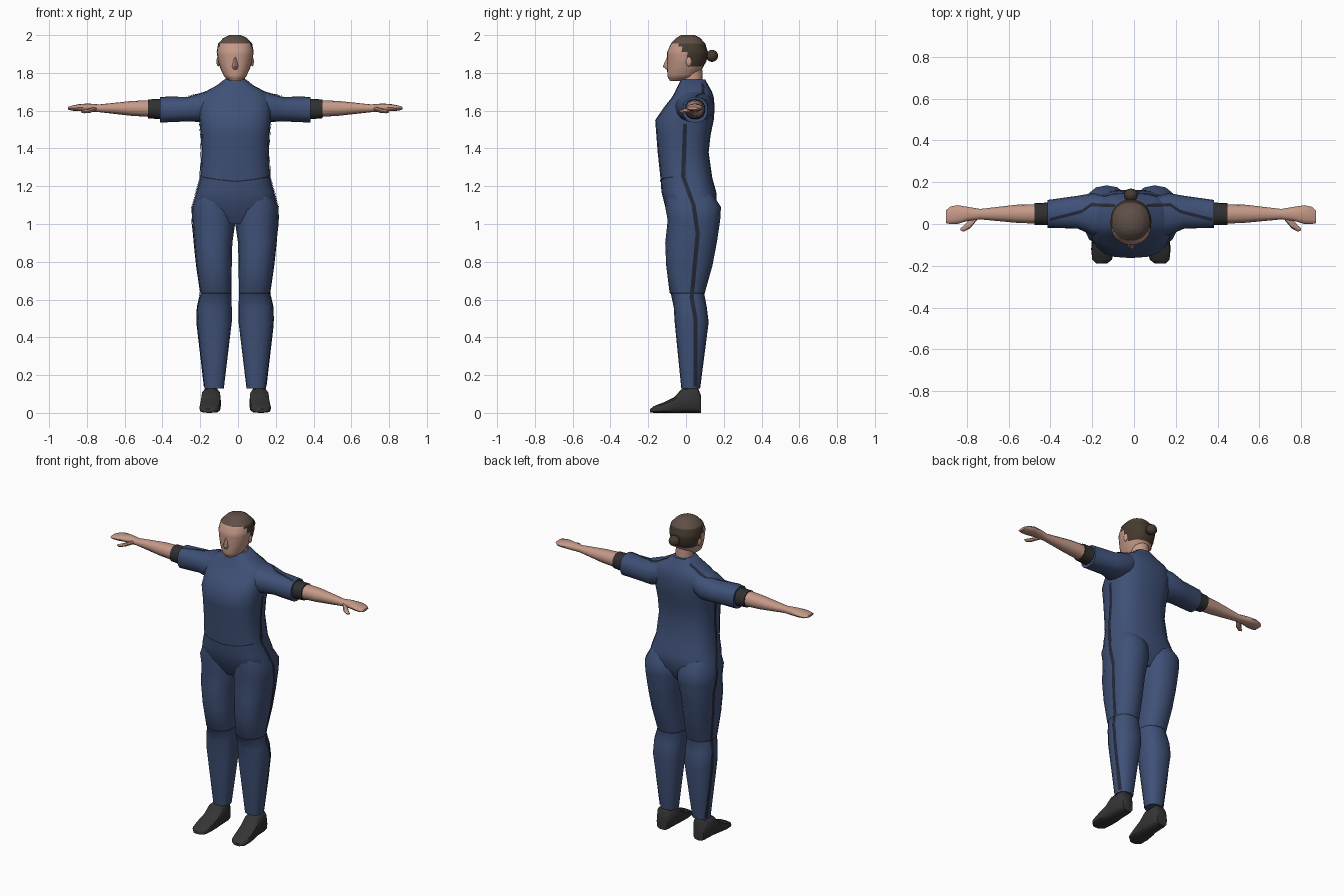
import bpy, bmesh, math
from mathutils import Vector
from mathutils.bvhtree import BVHTree

if "Cube" in bpy.data.objects:
    bpy.data.objects.remove(bpy.data.objects["Cube"])

CX = -0.015  # body centre line


def material(name, rgb):
    m = bpy.data.materials.new(name)
    m.use_nodes = True
    m.diffuse_color = (*rgb, 1)
    m.node_tree.nodes["Principled BSDF"].inputs["Base Color"].default_value = (*rgb, 1)
    return m


BLUE = material("blue cloth", (0.05, 0.082, 0.185))
TRIM = material("dark trim", (0.018, 0.022, 0.038))
CUFF = material("charcoal cuff", (0.03, 0.03, 0.03))
SHOE = material("shoe black", (0.035, 0.035, 0.035))
SKIN = material("skin", (0.56, 0.32, 0.245))
HAIR = material("dark hair", (0.06, 0.043, 0.028))
CROWN = material("brown crown hair", (0.115, 0.078, 0.062))


def finish(name, bm, mats, rule=None, angle=45):
    bm.normal_update()
    if rule:
        for f in bm.faces:
            f.material_index = rule(f.calc_center_median())
    mesh = bpy.data.meshes.new(name)
    bm.to_mesh(mesh)
    bm.free()
    for m in mats:
        mesh.materials.append(m)
    ob = bpy.data.objects.new(name, mesh)
    ob.location.x = CX
    bpy.context.collection.objects.link(ob)
    bpy.ops.object.select_all(action='DESELECT')
    ob.select_set(True)
    bpy.context.view_layer.objects.active = ob
    bpy.ops.object.shade_smooth_by_angle(angle=math.radians(angle))
    return ob


def loft(name, axis, rings, mats, sides=16, power=0.8, sign=1, rule=None, cuts=1, angle=45):
    """Rounded sections (t, a0, a1, b0, b1) strung along one axis."""
    fine = []
    for r, s in zip(rings, rings[1:]):
        fine += [[u + (v - u) * k / cuts for u, v in zip(r, s)] for k in range(cuts)]
    fine.append(rings[-1])
    bm = bmesh.new()
    loops = []
    for t, a0, a1, b0, b1 in fine:
        loop = []
        for i in range(sides):
            ang = math.tau * i / sides
            c, s = math.cos(ang), math.sin(ang)
            a = (a0 + a1) / 2 + (a1 - a0) / 2 * math.copysign(abs(c) ** power, c)
            b = (b0 + b1) / 2 + (b1 - b0) / 2 * math.copysign(abs(s) ** power, s)
            p = {'x': (t, a, b), 'y': (a, t, b), 'z': (a, b, t)}[axis]
            loop.append(bm.verts.new((p[0] * sign, p[1], p[2])))
        loops.append(loop)
    for l, m in zip(loops, loops[1:]):
        for i in range(sides):
            j = (i + 1) % sides
            bm.faces.new((l[i], l[j], m[j], m[i]))
    bm.faces.new(loops[0])
    bm.faces.new(loops[-1])
    bmesh.ops.recalc_face_normals(bm, faces=bm.faces)
    return finish(name, bm, mats, rule, angle)


def wide(rows):
    """Symmetric sections from (z, half width, front, back)."""
    return [(z, -w, w, f, b) for z, w, f, b in rows]


def decal(name, path, ray, side, width, targets, mat, steps=6):
    """Thin strip laid onto the target surfaces along a path."""
    verts, polys = [], []
    for ob in targets:
        base = len(verts)
        verts += [v.co.copy() for v in ob.data.vertices]
        polys += [[base + i for i in p.vertices] for p in ob.data.polygons]
    tree = BVHTree.FromPolygons(verts, polys)
    ray, side = Vector(ray), Vector(side)
    bm = bmesh.new()
    last = None
    pts = [Vector(p).lerp(Vector(q), k / steps) for p, q in zip(path, path[1:]) for k in range(steps)]
    for p in pts + [Vector(path[-1])]:
        pair = []
        for off in (-0.5, 0, 0.5):
            hit = tree.ray_cast(p + side * width * off - ray * 2, ray)[0]
            if hit:
                pair.append(bm.verts.new(hit - ray * 0.004))
        if len(pair) < 3:
            last = None
            continue
        if last:
            for k in (0, 1):
                f = bm.faces.new((last[k], last[k + 1], pair[k + 1], pair[k]))
                f.normal_update()
                if f.normal.dot(ray) > 0:
                    f.normal_flip()
        last = pair
    return finish(name, bm, [mat])


# Torso and neck
torso = loft("torso", 'z', wide([
    (1.0, 0.09, -0.06, 0.11), (1.09, 0.226, -0.11, 0.165), (1.17, 0.207, -0.13, 0.16),
    (1.24, 0.186, -0.135, 0.14), (1.38, 0.178, -0.15, 0.12), (1.47, 0.182, -0.157, 0.13),
    (1.55, 0.19, -0.163, 0.147), (1.62, 0.195, -0.115, 0.152), (1.67, 0.19, -0.075, 0.147),
    (1.70, 0.16, -0.058, 0.138), (1.735, 0.095, -0.042, 0.118), (1.765, 0.058, -0.026, 0.102)]),
    [BLUE], sides=20, power=0.75)
loft("neck", 'z', wide([(1.70, 0.055, -0.02, 0.09), (1.77, 0.052, -0.02, 0.088),
                        (1.84, 0.055, -0.03, 0.085)]), [SKIN], power=1)


# Head with painted hair, nose, ears and bun
def hair_rule(c):
    if c.z > 1.955:
        return 2
    if c.z > 1.83 and c.y > -0.035 + (1.955 - c.z) * 0.6:
        return 1
    return 0


loft("head", 'z', wide([
    (1.758, 0.03, -0.085, -0.01), (1.78, 0.058, -0.098, 0.05), (1.82, 0.077, -0.1, 0.085),
    (1.86, 0.09, -0.1, 0.107), (1.91, 0.098, -0.1, 0.116), (1.955, 0.09, -0.08, 0.102),
    (1.985, 0.062, -0.052, 0.075), (2.0, 0.03, -0.025, 0.045)]),
    [SKIN, HAIR, CROWN], sides=24, power=0.9, rule=hair_rule, cuts=3)
loft("nose", 'z', wide([(1.818, 0.012, -0.104, -0.07), (1.834, 0.017, -0.123, -0.07),
                        (1.885, 0.008, -0.1, -0.07)]), [SKIN], sides=8, power=1)


def ball(name, centre, size, mat):
    bm = bmesh.new()
    bmesh.ops.create_uvsphere(bm, u_segments=12, v_segments=8, radius=1)
    bmesh.ops.scale(bm, vec=size, verts=bm.verts)
    bmesh.ops.translate(bm, vec=centre, verts=bm.verts)
    finish(name, bm, [mat])


ball("hair_bun", (0, 0.138, 1.89), (0.034, 0.032, 0.032), HAIR)
ball("bun_root", (0, 0.11, 1.89), (0.02, 0.02, 0.02), HAIR)

# Limbs, built once for each side
legs, sleeves = [], []
for tag, s in (("left", 1), ("right", -1)):
    ball(tag + "_ear", (s * 0.09, 0.015, 1.86), (0.009, 0.016, 0.026), SKIN)

    # Trouser leg with a dark knee seam
    legs.append(loft(tag + "_leg", 'z', [
        (1.16, 0.03, 0.2, -0.1, 0.14), (1.09, 0.0, 0.23, -0.11, 0.185),
        (1.02, -0.002, 0.228, -0.097, 0.181), (0.9, 0.015, 0.218, -0.11, 0.163),
        (0.78, 0.018, 0.205, -0.105, 0.14), (0.637, 0.02, 0.184, -0.087, 0.1),
        (0.629, 0.02, 0.184, -0.08, 0.097), (0.56, 0.018, 0.2, -0.065, 0.11),
        (0.48, 0.018, 0.203, -0.06, 0.12), (0.13, 0.06, 0.163, -0.025, 0.075)],
        [BLUE, TRIM], sign=s, power=0.85,
        rule=lambda c: 1 if 0.629 < c.z < 0.637 else 0))

    # Shoe
    loft(tag + "_shoe", 'y', [
        (0.08, 0.092, 0.165, 0, 0.09), (0.062, 0.08, 0.175, 0, 0.135),
        (-0.02, 0.076, 0.18, 0, 0.13), (-0.06, 0.075, 0.185, 0, 0.085),
        (-0.12, 0.08, 0.19, 0, 0.055), (-0.17, 0.09, 0.185, 0, 0.036),
        (-0.19, 0.115, 0.165, 0.003, 0.02)], [SHOE], sign=s, sides=12, power=0.6)

    # Sleeve, cuff, forearm, hand and thumb
    sleeves.append(loft(tag + "_sleeve", 'x', [
        (0.1, -0.05, 0.13, 1.57, 1.715), (0.18, -0.055, 0.148, 1.54, 1.695),
        (0.255, -0.022, 0.135, 1.543, 1.672), (0.398, -0.018, 0.115, 1.537, 1.672)],
        [BLUE], sign=s, power=0.85))
    loft(tag + "_cuff", 'x', [(0.38, -0.006, 0.103, 1.553, 1.662),
                              (0.462, -0.004, 0.1, 1.56, 1.66)], [CUFF], sign=s, power=0.9)
    loft(tag + "_forearm", 'x', [
        (0.42, 0.0, 0.095, 1.565, 1.657), (0.55, 0.006, 0.092, 1.573, 1.651),
        (0.72, 0.022, 0.072, 1.592, 1.633), (0.78, 0.015, 0.082, 1.594, 1.638),
        (0.83, 0.0, 0.09, 1.598, 1.634), (0.865, 0.0, 0.083, 1.6, 1.627),
        (0.885, 0.004, 0.065, 1.606, 1.62)], [SKIN], sign=s, sides=12, power=0.9)
    loft(tag + "_thumb", 'x', [
        (0.735, 0.02, 0.05, 1.6, 1.625), (0.77, -0.022, 0.025, 1.588, 1.612),
        (0.8, -0.037, -0.008, 1.586, 1.604), (0.815, -0.03, -0.02, 1.59, 1.598)],
        [SKIN], sign=s, sides=8, power=1)

    # Side stripe and shoulder trim
    stripe = [(-0.005, 1.53), (-0.015, 1.25), (0.04, 1.1), (0.062, 0.95),
              (0.03, 0.61), (0.05, 0.5), (0.05, 0.14)]
    decal(tag + "_side_stripe", [(0, y, z) for y, z in stripe], (-s, 0, 0), (0, 1, 0),
          0.022, [torso, legs[-1]], TRIM, 10)
    yoke = [(0.075, 0.088), (0.19, 0.092), (0.235, 0.06), (0.39, 0.02)]
    top = [torso, sleeves[-1]]
    decal(tag + "_shoulder_trim", [(s * x, y, 1.6) for x, y in yoke], (0, 0, -1), (0, 1, 0),
          0.016, top, TRIM)
    decal(tag + "_sleeve_slit", [(s * 0.26, 0.038, 1.6), (s * 0.31, 0.024, 1.6)], (0, 0, -1),
          (0, 1, 0), 0.008, [bpy.data.objects[tag + "_shoulder_trim"]], SKIN)

# Waist seam across the front
decal("waist_seam", [(-0.18, 0, 1.25), (-0.1, 0, 1.236), (0, 0, 1.225), (0.1, 0, 1.236),
                     (0.18, 0, 1.25)], (0, 1, 0), (0, 0, 1), 0.007, [torso], TRIM)
